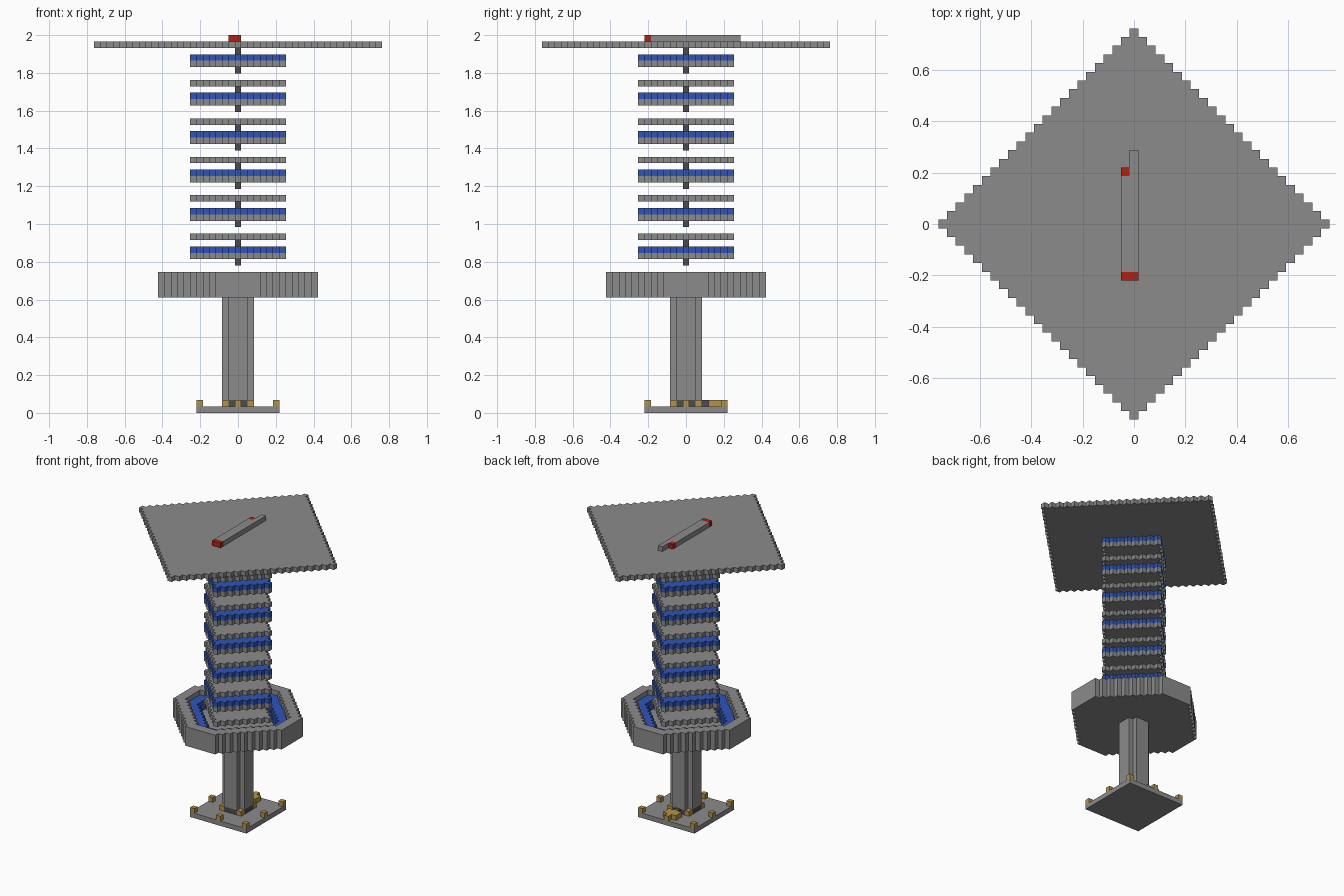
import bpy
import bmesh

V = 2 / 59  # edge length of one block

cube = bpy.data.objects.get("Cube")
if cube:
    bpy.data.objects.remove(cube, do_unlink=True)


def material(name, rgb):
    mat = bpy.data.materials.new(name)
    mat.use_nodes = True
    colour = (*rgb, 1)
    mat.diffuse_color = colour
    for node in mat.node_tree.nodes:
        if node.type == "BSDF_PRINCIPLED":
            node.inputs["Base Color"].default_value = colour
    return mat


GREY = material("stone grey", (0.26, 0.26, 0.26))
DARK = material("dark grey", (0.075, 0.075, 0.08))
BLUE = material("blue", (0.03, 0.09, 0.47))
GOLD = material("gold", (0.46, 0.29, 0.06))
RED = material("red", (0.42, 0.015, 0.006))


def region(rule, reach=22):
    """Block cells (i, j) that satisfy a rule."""
    span = range(-reach, reach + 1)
    return [(i, j) for i in span for j in span if rule(i, j)]


def diamond(r):
    return region(lambda i, j: abs(i) + abs(j) <= r)


def in_octagon(i, j, half, total):
    return max(abs(i), abs(j)) <= half and abs(i) + abs(j) <= total


def blocks(name, cells, layer, height, mat):
    """Extrude a footprint of cells upward from a layer."""
    bm = bmesh.new()
    corners = {}

    def corner(a, b):
        if (a, b) not in corners:
            corners[a, b] = bm.verts.new(((a - 0.5) * V, (b - 0.5) * V, layer * V))
        return corners[a, b]

    for i, j in cells:
        bm.faces.new([corner(i, j), corner(i + 1, j),
                      corner(i + 1, j + 1), corner(i, j + 1)])
    top = bmesh.ops.extrude_face_region(bm, geom=bm.faces[:], use_keep_orig=True)
    moved = [g for g in top["geom"] if isinstance(g, bmesh.types.BMVert)]
    bmesh.ops.translate(bm, verts=moved, vec=(0, 0, height * V))
    bmesh.ops.recalc_face_normals(bm, faces=bm.faces[:])
    mesh = bpy.data.meshes.new(name)
    bm.to_mesh(mesh)
    bm.free()
    mesh.materials.append(mat)
    obj = bpy.data.objects.new(name, mesh)
    bpy.context.collection.objects.link(obj)
    return obj


# Square foot with gold studs at corners, edge middles and pole corners
blocks("base_plate", region(lambda i, j: True, 6), 0, 1, GREY)
studs = region(lambda i, j: i % 6 == 0 and j % 6 == 0 and (i, j) != (0, 0), 6)
studs += region(lambda i, j: abs(i) == 2 and abs(j) == 2, 2)
blocks("base_studs", studs, 1, 1, GOLD)
ornament = region(lambda i, j: abs(i) <= 1 and 4 <= j <= 5, 6)
blocks("base_ornament", ornament, 1, 1, GOLD)
blocks("ornament_link", [(0, 3)], 1, 1, DARK)

# Pole: square with notched corners
pole = region(lambda i, j: in_octagon(i, j, 2, 3), 2)
blocks("pole_foot", pole, 1, 1, DARK)
blocks("pole", pole, 2, 16, GREY)

# Octagonal bowl with a blue ledge around a pit
outer = region(lambda i, j: in_octagon(i, j, 12, 15))
inner = region(lambda i, j: in_octagon(i, j, 10, 12))
pit = region(lambda i, j: in_octagon(i, j, 8, 9))
blocks("bowl_floor", outer, 18, 1, GREY)
blocks("bowl_rim", [c for c in outer if c not in inner], 19, 3, GREY)
blocks("bowl_ledge", [c for c in inner if c not in pit], 19, 2, BLUE)
blocks("bowl_rod", [(0, 0)], 19, 2, DARK)
blocks("bowl_disc", diamond(7), 21, 1, GREY)

# Stack of repeating diamond discs
for n in range(6):
    low = 23 + 6 * n
    blocks(f"lower_rod_{n}", [(0, 0)], low, 1, DARK)
    blocks(f"grey_disc_{n}", diamond(7), low + 1, 1, GREY)
    blocks(f"blue_disc_{n}", diamond(7), low + 2, 1, BLUE)
    blocks(f"upper_rod_{n}", [(0, 0)], low + 3, 1, DARK)
    if n < 5:
        blocks(f"spacer_disc_{n}", diamond(7), low + 4, 1, GREY)

# Roof plate and the bar on it, with red ends
blocks("roof_plate", diamond(22), 57, 1, GREY)
bar = region(lambda i, j: (i == 0 and -5 <= j <= 8) or (i == -1 and -5 <= j <= 5))
blocks("roof_bar", bar, 58, 1, GREY)
blocks("bar_red_ends", [(-1, -6), (0, -6), (-1, 6)], 58, 1, RED)
